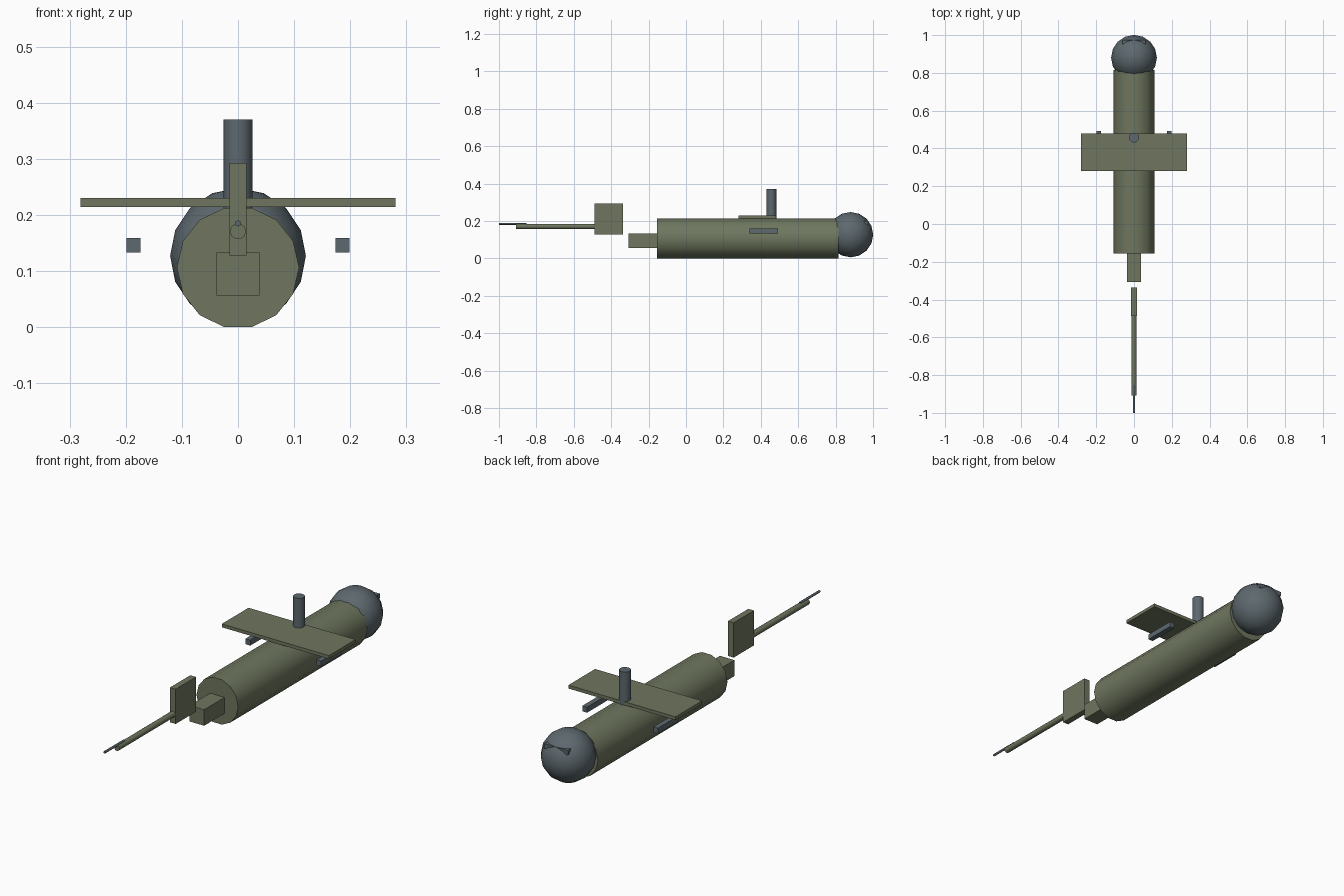
import bpy, bmesh, math
from mathutils import Matrix

if "Cube" in bpy.data.objects:
    bpy.data.objects.remove(bpy.data.objects["Cube"])


def material(name, rgb):
    m = bpy.data.materials.new(name)
    m.diffuse_color = (*rgb, 1.0)
    m.use_nodes = True
    m.node_tree.nodes["Principled BSDF"].inputs["Base Color"].default_value = m.diffuse_color
    return m


OLIVE = material("olive_green", (0.156, 0.181, 0.112))
GREY = material("steel_grey", (0.109, 0.138, 0.156))


def finish(name, bm, mat, smooth=False):
    bmesh.ops.recalc_face_normals(bm, faces=bm.faces)
    me = bpy.data.meshes.new(name)
    bm.to_mesh(me)
    bm.free()
    me.materials.append(mat)
    ob = bpy.data.objects.new(name, me)
    bpy.context.collection.objects.link(ob)
    if smooth:
        bpy.ops.object.select_all(action='DESELECT')
        ob.select_set(True)
        bpy.context.view_layer.objects.active = ob
        bpy.ops.object.shade_smooth_by_angle(angle=math.radians(46))
    return ob


def box(name, x, y, z, mat):
    """Box from (min, max) ranges."""
    bm = bmesh.new()
    size = [b - a for a, b in (x, y, z)]
    mid = [(a + b) / 2 for a, b in (x, y, z)]
    bmesh.ops.create_cube(bm, size=1, matrix=Matrix.Translation(mid) @ Matrix.Diagonal((*size, 1)))
    return finish(name, bm, mat)


def tube(name, axis, a, b, centre, r, sides, mat):
    """Closed cylinder along y or z; first corner points to +x."""
    bm = bmesh.new()
    ring = []
    for i in range(sides):
        t = math.tau * i / sides
        u, v = centre[0] + r * math.cos(t), centre[1] + r * math.sin(t)
        ring.append(bm.verts.new((u, a, v) if axis == 'y' else (u, v, a)))
    face = bm.faces.new(ring)
    new = bmesh.ops.extrude_face_region(bm, geom=[face])['geom']
    d = (0, b - a, 0) if axis == 'y' else (0, 0, b - a)
    bmesh.ops.translate(bm, vec=d, verts=[g for g in new if isinstance(g, bmesh.types.BMVert)])
    if not any(f.normal.dot(face.normal) < -0.9 for f in bm.faces if f is not face):
        pass
    return finish(name, bm, mat, True)


# Fuselage: 14-sided barrel
tube("fuselage", 'y', -0.155, 0.815, (0, 0.1065), 0.109, 14, OLIVE)

# Round nose
bm = bmesh.new()
bmesh.ops.create_uvsphere(bm, u_segments=16, v_segments=8, radius=0.121,
                          matrix=Matrix.Translation((0, 0.88, 0.127)))
finish("nose_dome", bm, GREY, True)

# Sensor bar, barely breaking through the dome
box("sensor_bar", (-0.062, 0.062), (0.945, 0.974), (0.178, 0.2), GREY)

# Wing, pods and mast
box("wing", (-0.281, 0.281), (0.28, 0.48), (0.214, 0.23), OLIVE)
for side, s in (("left", -1), ("right", 1)):
    box(side + "_pod", (s * 0.186 - 0.0125, s * 0.186 + 0.0125), (0.34, 0.493), (0.133, 0.159), GREY)
tube("mast", 'z', 0.21, 0.37, (0, 0.457), 0.026, 12, GREY)

# Tail
box("tail_block", (-0.038, 0.038), (-0.308, -0.155), (0.057, 0.133), OLIVE)
box("tail_fin", (-0.015, 0.015), (-0.488, -0.336), (0.128, 0.293), OLIVE)
tube("tail_boom", 'y', -0.908, -0.45, (0, 0.171), 0.0145, 10, OLIVE)
tube("tail_rod", 'y', -1.0, -0.853, (0, 0.185), 0.0055, 8, GREY)
